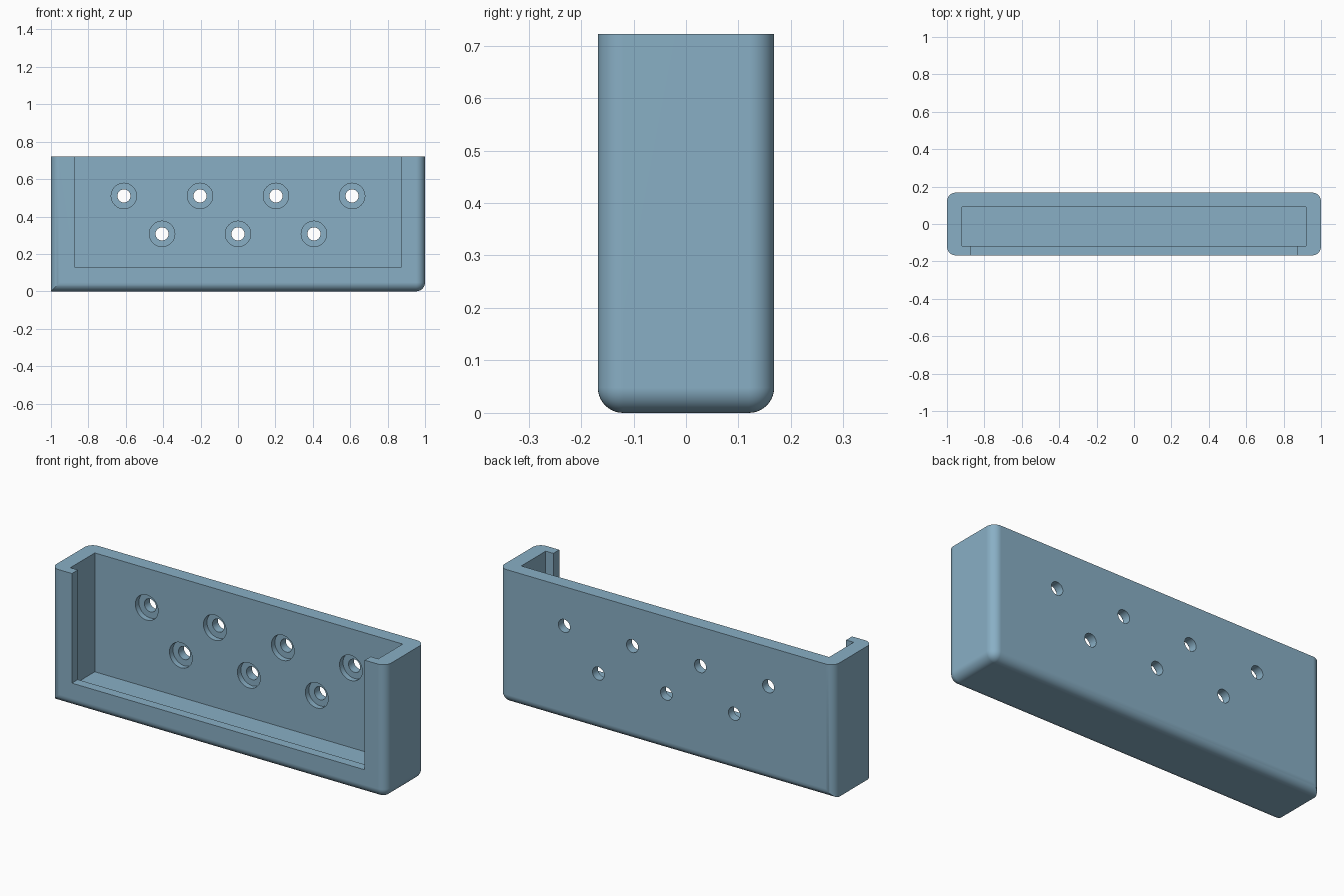
import bpy, bmesh, math
from mathutils import Matrix

if "Cube" in bpy.data.objects:
    bpy.data.objects.remove(bpy.data.objects["Cube"])

HX, HY, H = 1.0, 0.168, 0.722   # half width, half depth, height
R = 0.048                       # outer fillet radius


def box(name, x0, x1, y0, y1, z0, z1):
    bm = bmesh.new()
    bmesh.ops.create_cube(bm, size=1)
    for v in bm.verts:
        v.co.x = x1 if v.co.x > 0 else x0
        v.co.y = y1 if v.co.y > 0 else y0
        v.co.z = z1 if v.co.z > 0 else z0
    return bm


def cylinder(bm, x, z, radius, y0, y1):
    m = Matrix.Translation((x, (y0 + y1) / 2, z)) @ Matrix.Rotation(math.pi / 2, 4, 'X')
    bmesh.ops.create_cone(bm, cap_ends=True, segments=48, radius1=radius,
                          radius2=radius, depth=y1 - y0, matrix=m)


def finish(name, bm):
    mesh = bpy.data.meshes.new(name)
    bm.to_mesh(mesh)
    bm.free()
    ob = bpy.data.objects.new(name, mesh)
    bpy.context.collection.objects.link(ob)
    return ob


# Tray body: vertical and bottom edges rounded, except the bottom left end edge
bm = box("tray", -HX, HX, -HY, HY, 0, H)
edges = []
for e in bm.edges:
    a, b = e.verts
    mid = (a.co + b.co) / 2
    upright = abs(a.co.z - b.co.z) > 0.1
    bottom = mid.z < 0.01 and mid.x > -0.9
    if upright or bottom:
        edges.append(e)
bmesh.ops.bevel(bm, geom=edges, offset=R, segments=10, profile=0.5, affect='EDGES')
tray = finish("tray", bm)

# Cutters: inner pocket, front window, screw holes and their counterbores
back = 0.092
cutters = [
    finish("pocket_cutter", box("pocket", -0.92, 0.92, -0.117, back, 0.08, H + 0.1)),
    finish("window_cutter", box("window", -0.875, 0.875, -HY - 0.1, -0.05, 0.13, H + 0.2)),
]
spots = [(x, 0.51) for x in (-0.61, -0.203, 0.203, 0.61)]
spots += [(x, 0.307) for x in (-0.406, 0, 0.406)]
for name, radius, y0, y1 in (("counterbore_cutter", 0.068, 0.0, back + 0.03),
                             ("screw_hole_cutter", 0.035, 0.01, HY + 0.1)):
    bm = bmesh.new()
    for x, z in spots:
        cylinder(bm, x, z, radius, y0, y1)
    cutters.append(finish(name, bm))

bpy.context.view_layer.objects.active = tray
tray.select_set(True)
for c in cutters:
    mod = tray.modifiers.new(c.name, 'BOOLEAN')
    mod.operation = 'DIFFERENCE'
    mod.solver = 'EXACT'
    mod.object = c
    bpy.ops.object.modifier_apply(modifier=mod.name)
for c in cutters:
    bpy.data.objects.remove(c, do_unlink=True)

# Colour and shading
mat = bpy.data.materials.new("soft blue")
mat.diffuse_color = (0.25, 0.43, 0.56, 1)
mat.use_nodes = True
mat.node_tree.nodes["Principled BSDF"].inputs["Base Color"].default_value = mat.diffuse_color
tray.data.materials.clear()
tray.data.materials.append(mat)
bpy.ops.object.shade_smooth_by_angle(angle=math.radians(30))
wn = tray.modifiers.new("flat_normals", 'WEIGHTED_NORMAL')
wn.keep_sharp = True
